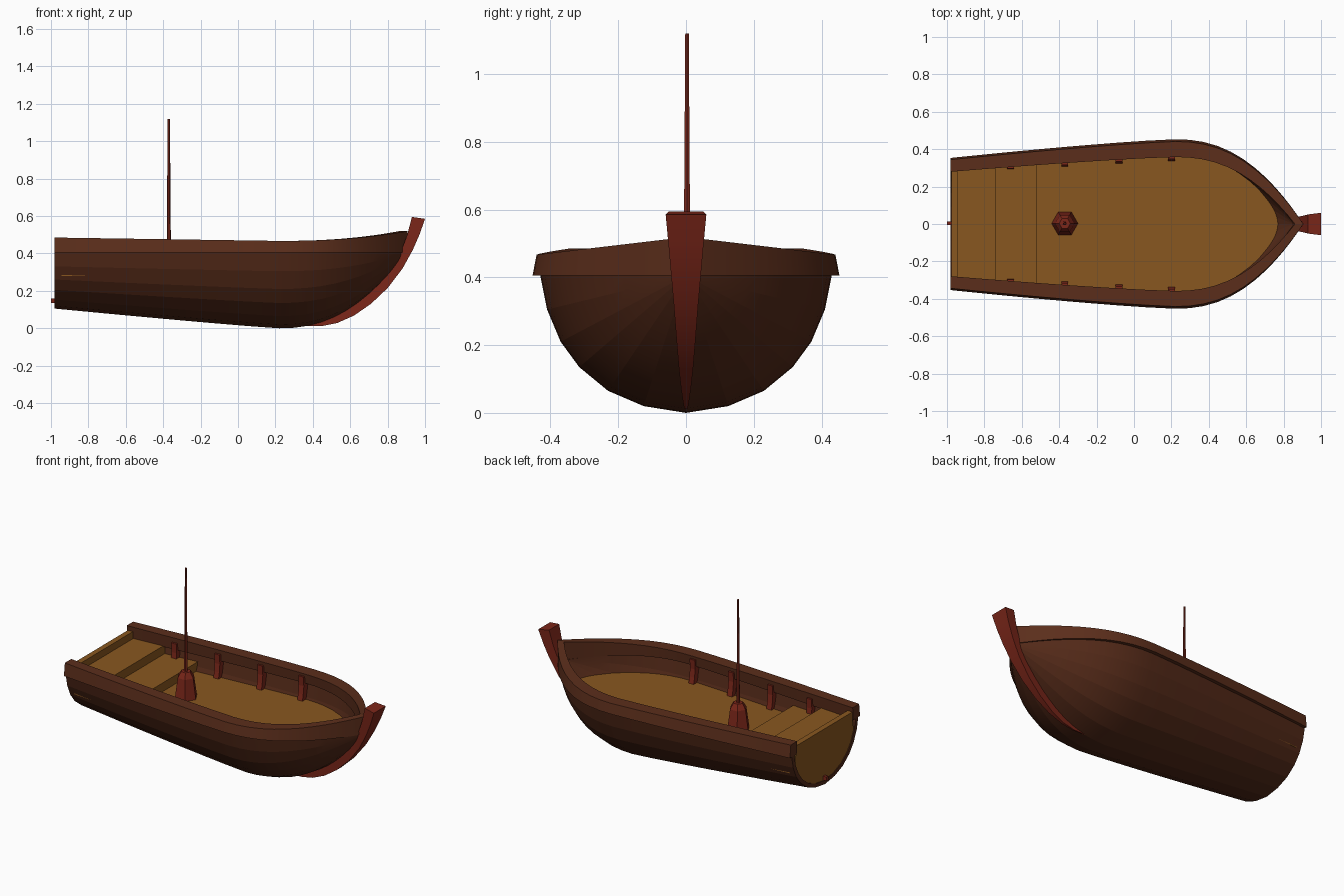
import bpy, bmesh, math

if "Cube" in bpy.data.objects:
    bpy.data.objects.remove(bpy.data.objects["Cube"])

MID, AFT, RIM, DECK = 0.22, 1.2, 0.405, 0.30   # widest station, length aft, shell rim and deck heights


def material(name, rgb):
    m = bpy.data.materials.new(name)
    m.diffuse_color = (*rgb, 1)
    m.use_nodes = True
    m.node_tree.nodes["Principled BSDF"].inputs["Base Color"].default_value = m.diffuse_color
    return m


HULL = material("dark_wood", (0.085, 0.022, 0.009))
RAIL = material("rail_wood", (0.105, 0.027, 0.011))
RED = material("red_wood", (0.20, 0.020, 0.010))
TAN = material("deck_wood", (0.25, 0.095, 0.014))


def loft(name, rings, mat, smooth=0, mirror=False):
    """Skin closed rings of equal size and cap both ends."""
    bm = bmesh.new()
    vs = [[bm.verts.new(p) for p in r] for r in rings]
    n = len(rings[0])
    for a, b in zip(vs, vs[1:]):
        for i in range(n):
            j = (i + 1) % n
            bm.faces.new((a[i], a[j], b[j], b[i]))
    bm.faces.new(vs[0])
    bm.faces.new(vs[-1][::-1])
    bmesh.ops.remove_doubles(bm, verts=bm.verts, dist=1e-5)
    bmesh.ops.recalc_face_normals(bm, faces=bm.faces)
    me = bpy.data.meshes.new(name)
    bm.to_mesh(me)
    bm.free()
    ob = bpy.data.objects.new(name, me)
    bpy.context.collection.objects.link(ob)
    me.materials.append(mat)
    if mirror:
        ob.modifiers.new("mirror", 'MIRROR').use_axis = (False, True, False)
    if smooth:
        bpy.ops.object.select_all(action='DESELECT')
        ob.select_set(True)
        bpy.context.view_layer.objects.active = ob
        bpy.ops.object.shade_smooth_by_angle(angle=math.radians(smooth))
    return ob


def prism(name, outline, z0, z1, mat):
    return loft(name, [[(x, y, z) for x, y in outline] for z in (z0, z1)], mat)


# Hull plan: t = -1 at the stern, 0 at the widest station, 1 at the bow
def scales(t, p=2.3):
    if t < 0:
        return 1 - 0.22 * (-t) ** 1.25, 1 - 0.26 * (-t) ** 1.1
    return (1 - t ** p,) * 2


def xpos(t, bow=0.9):
    return MID + (AFT if t < 0 else bow - MID) * t


def t_of(x):
    return (x - MID) / AFT


STATIONS = [-1 + i / 8 for i in range(8)] + [math.sin(math.pi / 2 * i / 14) for i in range(15)]

# Planked shell: half section as (half width, depth below rim)
HALF = [(0.43, 0), (0.41, 0.10), (0.37, 0.195), (0.315, 0.27), (0.23, 0.34), (0.125, 0.385)]
SECTION = HALF + [(0, 0.405)] + [(-y, d) for y, d in reversed(HALF)]


def section(t, k=1, bow=0.9):
    fy, fz = scales(min(t, 0.993))
    return [(xpos(t, bow), y * fy * k, RIM - d * fz * k) for y, d in SECTION]


loft("hull", [section(t) + section(t, 0.92, 0.855)[::-1] for t in STATIONS], HULL, 8)


# Gunwale rail, mirrored, rising towards the bow
def rail_ring(t):
    f = scales(t)[0]
    top = 0.467 + (0.018 * -t if t < 0 else 0.052 * t ** 2.3)
    xo, xi = xpos(t, 0.905), xpos(t, 0.86)
    return [(xo, 0.453 * f, RIM), (xo, 0.441 * f, top), (xi, 0.358 * f, top), (xi, 0.365 * f, RIM)]


loft("gunwale_rail", [rail_ring(t) for t in STATIONS], RAIL, 15, mirror=True)

# Deck
side = [(xpos(t, 0.8), 0.375 * scales(t, 2.6)[0]) for t in STATIONS]
side[0] = (-0.965, side[0][1])
prism("deck", side + [(x, -y) for x, y in side[-2::-1]], DECK - 0.03, DECK, TAN)


# Stern steps rising aft
def step(name, x0, x1, top):
    w0, w1 = (0.385 * scales(t_of(x))[0] for x in (x0, x1))
    prism(name, [(x0, -w0), (x1, -w1), (x1, w1), (x0, w0)], DECK - 0.02, top, TAN)


step("lower_step", -0.74, -0.52, 0.355)
step("upper_step", -0.945, -0.74, 0.41)

# Transom board filling the stern opening
fy, fz = scales(-1)
board = [(y * fy * 0.925, RIM - d * fz * 0.925) for y, d in SECTION]
board = [(0.285, 0.455), (0.285, RIM)] + board[1:-1] + [(-0.285, RIM), (-0.285, 0.455)]
loft("transom", [[(x, y, z) for y, z in board] for x in (-0.975, -0.94)], TAN)

# Small peg low on the transom
prism("transom_peg", [(-1.0, -0.006), (-0.96, -0.006), (-0.96, 0.014), (-1.0, 0.014)], 0.135, 0.16, RED)

# Side ribs
for i, x in enumerate((-0.66, -0.37, -0.08, 0.20)):
    f = scales(t_of(x))[0]
    rings = []
    for y, z in ((0.338, 0.285), (0.350, 0.34), (0.356, 0.39), (0.352, 0.45)):
        a, b = y * f - 0.004, y * f + 0.04
        rings.append([(x - 0.018, a, z), (x + 0.018, a, z), (x + 0.018, b, z), (x - 0.018, b, z)])
    loft(f"rib_{i + 1}", rings, RED, mirror=True)

# Curved stem post: inner x, z, outer x, z, half width
STEM = [(0.36, 0.03, 0.36, 0.012, 0.003), (0.45, 0.06, 0.45, 0.012, 0.005), (0.52, 0.08, 0.53, 0.028, 0.008),
        (0.60, 0.12, 0.62, 0.068, 0.014), (0.68, 0.175, 0.71, 0.13, 0.021), (0.75, 0.24, 0.80, 0.215, 0.028),
        (0.82, 0.32, 0.88, 0.32, 0.036), (0.875, 0.42, 0.935, 0.42, 0.045), (0.905, 0.50, 0.97, 0.50, 0.052),
        (0.93, 0.595, 1.0, 0.585, 0.06)]
loft("stem_post", [[(a, -w * 0.85, b), (c, -w, d), (c, w, d), (a, w * 0.85, b)] for a, b, c, d, w in STEM], RED, 20)


# Six-sided mast foot and mast
def turned(name, profile, mat):
    loft(name, [[(-0.37 + r * math.sin(k * math.pi / 3 + math.pi / 6), r * math.cos(k * math.pi / 3 + math.pi / 6) + 0.003, z)
                 for k in range(6)] for r, z in profile], mat)


turned("mast_foot", [(0.072, DECK - 0.01), (0.052, 0.43), (0.03, 0.465)], RED)
turned("mast", [(0.011, 0.45), (0.006, 1.12)], RED)
